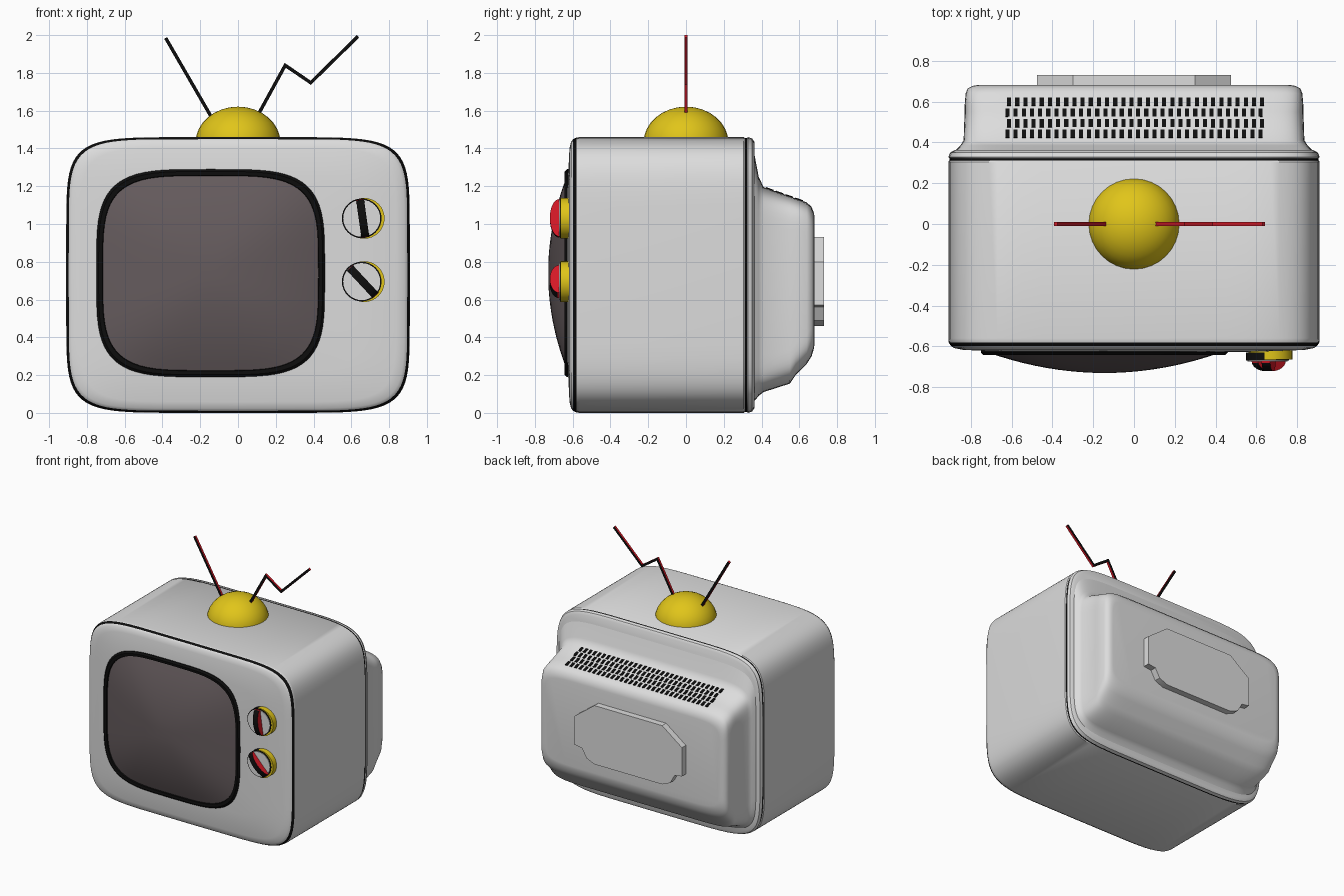
import bpy, bmesh, math
from mathutils import Matrix, Vector

if "Cube" in bpy.data.objects:
    bpy.data.objects.remove(bpy.data.objects["Cube"], do_unlink=True)


def material(name, r, g, b):
    m = bpy.data.materials.new(name)
    m.use_nodes = True
    m.diffuse_color = (r, g, b, 1)
    m.node_tree.nodes["Principled BSDF"].inputs["Base Color"].default_value = (r, g, b, 1)
    return m


WHITE = material("casing_white", 0.72, 0.72, 0.72)
BLACK = material("trim_black", 0.004, 0.004, 0.004)
GLASS = material("screen_grey", 0.13, 0.105, 0.11)
YELLOW = material("yellow", 0.75, 0.56, 0.01)
RED = material("red", 0.7, 0.01, 0.02)


def finish(name, bm, mats, angle=35):
    bmesh.ops.recalc_face_normals(bm, faces=bm.faces)
    me = bpy.data.meshes.new(name)
    bm.to_mesh(me)
    bm.free()
    ob = bpy.data.objects.new(name, me)
    bpy.context.collection.objects.link(ob)
    for m in mats:
        me.materials.append(m)
    bpy.ops.object.select_all(action='DESELECT')
    ob.select_set(True)
    bpy.context.view_layer.objects.active = ob
    if angle:
        bpy.ops.object.shade_smooth_by_angle(angle=math.radians(angle))
    return ob


def squircle(y, cx, z0, z1, hx, n, count=72):
    """Closed outline with bulging sides and rounded corners."""
    pts = []
    for i in range(count):
        a = 2 * math.pi * i / count
        c, s = math.cos(a), math.sin(a)
        x = math.copysign(abs(c) ** (2 / n), c) * hx
        z = math.copysign(abs(s) ** (2 / n), s) * (z1 - z0) / 2
        pts.append((cx + x, y, (z0 + z1) / 2 + z))
    return pts


def loft(name, rings, mats, dark=(), angle=35):
    """Skin the rings front to back; dark bands take the second material."""
    bm = bmesh.new()
    loops = [[bm.verts.new(p) for p in ring] for ring in rings]
    for k, (a, b) in enumerate(zip(loops, loops[1:])):
        for i in range(len(a)):
            j = (i + 1) % len(a)
            f = bm.faces.new((a[i], a[j], b[j], b[i]))
            f.material_index = int(k in dark)
    bm.faces.new(loops[0])
    bm.faces.new(loops[-1])
    return finish(name, bm, mats, angle)


def prism(name, outline, depth, matrix, mats, rule=None, angle=35):
    """Outline in local x, z pushed along local y."""
    bm = bmesh.new()
    face = bm.faces.new([bm.verts.new((x, 0, z)) for x, z in outline])
    out = bmesh.ops.extrude_face_region(bm, geom=[face])
    moved = [v for v in out["geom"] if isinstance(v, bmesh.types.BMVert)]
    bmesh.ops.translate(bm, verts=moved, vec=(0, depth, 0))
    bm.transform(matrix)
    bmesh.ops.recalc_face_normals(bm, faces=bm.faces)
    bm.normal_update()
    if rule:
        for f in bm.faces:
            f.material_index = rule(f)
    return finish(name, bm, mats, angle)


def disc(name, x, z, y0, y1, r, mat):
    pts = [(r * math.cos(a), r * math.sin(a))
           for a in (math.tau * i / 32 for i in range(32))]
    prism(name, pts, y1 - y0, Matrix.Translation((x, y0, z)), [mat])


# Main casing: slightly domed front, black edge lines at front and back
def casing_ring(y, s):
    return squircle(y, 0, 0.73 - 0.73 * s, 0.73 + 0.73 * s, 0.91 * s, 7)


casing = [casing_ring(y, s) for y, s in (
    (-0.632, 0.15), (-0.63, 0.4), (-0.625, 0.7), (-0.617, 0.92), (-0.608, 0.968),
    (-0.598, 0.985), (-0.58, 0.998), (-0.56, 1), (0.305, 1), (0.312, 0.994),
    (0.322, 0.994), (0.328, 1), (0.35, 0.99), (0.362, 0.965))]
loft("casing", casing, [WHITE, BLACK], dark=(5, 9))

# Back housing: sloping shoulder, vented top and tapered underside
housing = [squircle(y, 0, z0, z1, hx, n) for y, hx, z0, z1, n in (
    (0.34, 0.885, 0.03, 1.43, 7), (0.36, 0.875, 0.06, 1.38, 8),
    (0.385, 0.85, 0.09, 1.25, 9), (0.41, 0.835, 0.11, 1.196, 11),
    (0.55, 0.83, 0.155, 1.146, 11), (0.58, 0.83, 0.2, 1.135, 11),
    (0.64, 0.825, 0.26, 1.114, 11), (0.665, 0.815, 0.30, 1.09, 10),
    (0.677, 0.79, 0.34, 1.06, 10), (0.68, 0.77, 0.36, 1.04, 10))]
loft("back_housing", housing, [WHITE], angle=50)

# Raised back plate with cut corners
half = [(0.30, 0.93), (0.475, 0.80), (0.475, 0.57), (0.41, 0.56), (0.37, 0.49), (0.30, 0.46)]
prism("back_plate", half + [(-x, z) for x, z in reversed(half)], 0.06,
      Matrix.Translation((0, 0.67, 0)), [WHITE])

# Vent slots on the sloping top of the housing
bm = bmesh.new()
tilt = Matrix.Rotation(-math.atan(0.355), 4, 'X')
for row in range(4):
    y = 0.442 + row * 0.052
    z = 1.196 - 0.355 * (y - 0.41)
    for i in range(32):
        x = -0.62 + i * 0.04 + (row % 2) * 0.008
        bmesh.ops.create_cube(bm, size=1, matrix=Matrix.Translation((x, y, z))
                              @ tilt @ Matrix.Diagonal((0.02, 0.042, 0.008, 1)))
finish("vent_slots", bm, [BLACK], angle=0)


# Screen frame and bulging glass
def screen_ring(y, inset):
    return squircle(y, -0.145, 0.19 + inset, 1.29 - inset, 0.605 - inset, 4)


loft("screen_frame", [screen_ring(y, i) for y, i in (
    (-0.59, 0), (-0.63, 0), (-0.642, 0.012), (-0.64, 0.032), (-0.625, 0.036))], [BLACK])
glass = []
for k in range(10):
    t = 1 - k / 10
    glass.append(squircle(-0.73 + 0.1 * t ** 2, -0.145, 0.74 - 0.515 * t,
                          0.74 + 0.515 * t, 0.57 * t, 2.6 + 1.4 * t))
loft("screen_glass", glass, [GLASS], angle=60)

# Control knobs: yellow base, pale face, red grip with a black crest
grip = [(0.1 * math.cos(math.pi * i / 16), 0.05 * math.sin(math.pi * i / 16))
        for i in range(17)]
for label, z, turn in (("upper", 1.03, 98), ("lower", 0.695, 133)):
    disc(label + "_knob_base", 0.668, z, -0.664, -0.59, 0.108, YELLOW)
    disc(label + "_knob_edge", 0.655, z, -0.668, -0.63, 0.105, BLACK)
    disc(label + "_knob_face", 0.655, z, -0.673, -0.64, 0.098, WHITE)
    a = math.radians(turn)
    along = Vector((math.cos(a), 0, math.sin(a)))
    out = Vector((0, -1, 0))
    side = out.cross(along)
    frame = Matrix((along, side, out)).transposed().to_4x4()
    place = Matrix.Translation(Vector((0.66, -0.671, z)) - side * 0.021) @ frame
    prism(label + "_knob_grip", grip, 0.042, place, [RED, BLACK],
          rule=lambda f: int(f.normal.y < -0.3))

# Aerial dome
bm = bmesh.new()
bmesh.ops.create_uvsphere(bm, u_segments=32, v_segments=16, radius=0.225,
                          matrix=Matrix.Translation((0, 0, 1.43)) @ Matrix.Diagonal((1, 1, 0.85, 1)))
bmesh.ops.delete(bm, geom=[v for v in bm.verts if v.co.z < 1.38], context='VERTS')
finish("aerial_dome", bm, [YELLOW])


# Aerials: square rods, mitred at the bends
def aerial(name, path, width=0.009):
    bm = bmesh.new()
    pts = [Vector((x, 0, z)) for x, z in path]
    loops = []
    for i, p in enumerate(pts):
        before = (p - pts[i - 1]).normalized() if i else (pts[1] - p).normalized()
        after = (pts[i + 1] - p).normalized() if i + 1 < len(pts) else before
        n = Vector((0, 1, 0)).cross(before + after).normalized()
        n /= max(0.5, n.dot(Vector((0, 1, 0)).cross(before)))
        loops.append([bm.verts.new(p + n * u * width + Vector((0, v * width, 0)))
                      for u, v in ((1, 1), (1, -1), (-1, -1), (-1, 1))])
    for a, b in zip(loops, loops[1:]):
        for i in range(4):
            bm.faces.new((a[i], a[(i + 1) % 4], b[(i + 1) % 4], b[i]))
    bm.faces.new(loops[0])
    bm.faces.new(loops[-1])
    bmesh.ops.recalc_face_normals(bm, faces=bm.faces)
    bm.normal_update()
    for f in bm.faces:
        f.material_index = int(abs(f.normal.y) > 0.5)
    finish(name, bm, [RED, BLACK], angle=0)


aerial("right_aerial", [(-0.12, 1.53), (-0.383, 1.985)])
aerial("left_aerial", [(0.08, 1.53), (0.25, 1.84), (0.385, 1.748), (0.635, 1.993)])
